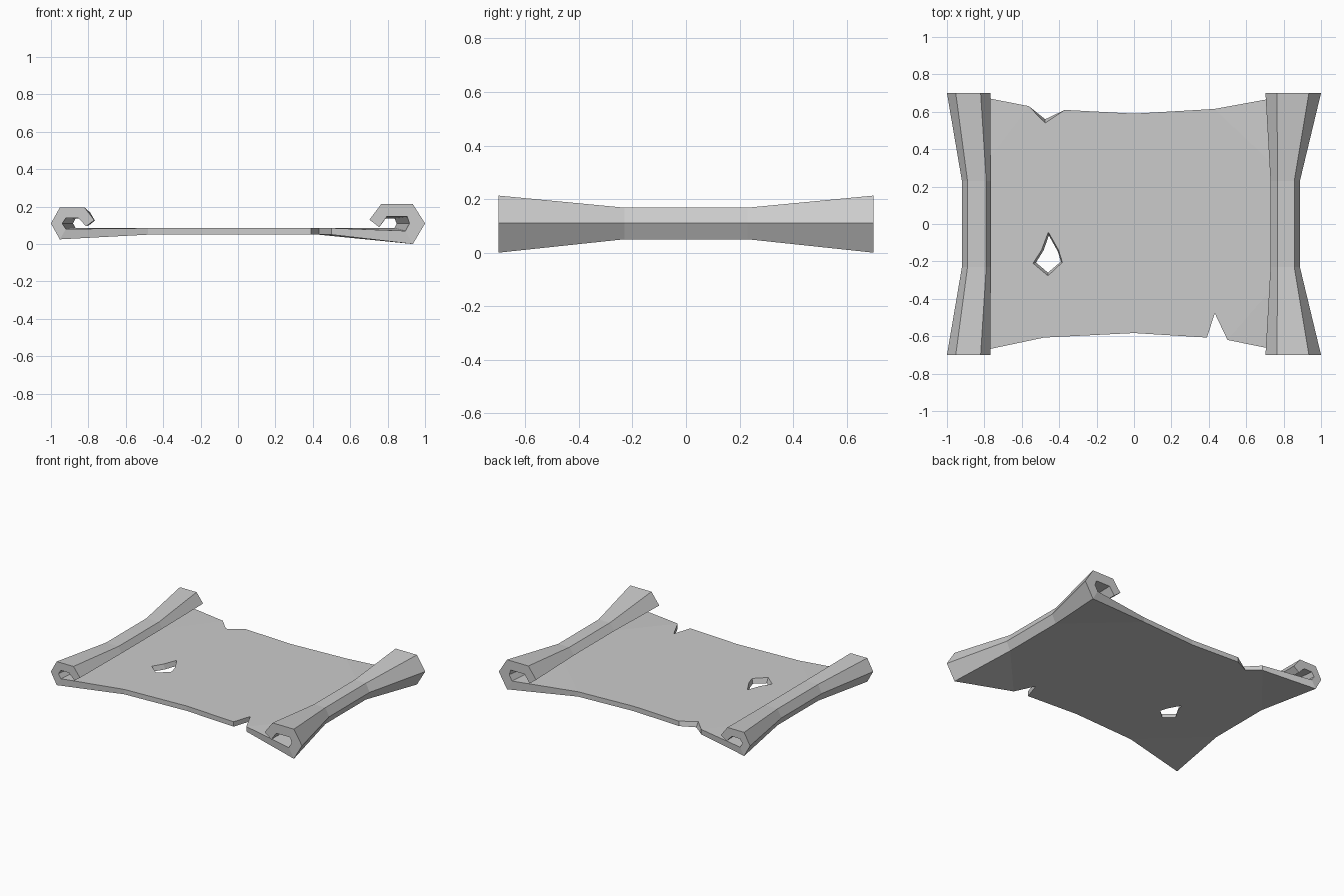
import bpy, bmesh

if "Cube" in bpy.data.objects:
    bpy.data.objects.remove(bpy.data.objects["Cube"])

bm = bmesh.new()
STATIONS = (-0.7, -0.23, 0.23, 0.7)
TOP, BOTTOM = 0.085, 0.05

# Curl sections: outer and inner lines, from sheet corner round to the lip
R_END = ([(0.935, 0), (1, 0.11), (0.935, 0.213), (0.765, 0.213), (0.703, 0.13)],
         [(0.895, 0.07), (0.917, 0.11), (0.905, 0.146), (0.795, 0.146), (0.755, 0.09)])
R_MID = ([(0.857, 0.05), (0.887, 0.11), (0.857, 0.168), (0.767, 0.168), (0.73, 0.12)],
         [(0.837, 0.085), (0.848, 0.11), (0.837, 0.137), (0.79, 0.137), (0.762, 0.1)])
L_END = ([(-0.953, 0.025), (-1, 0.11), (-0.953, 0.195), (-0.82, 0.195), (-0.768, 0.127)],
         [(-0.92, 0.08), (-0.94, 0.11), (-0.92, 0.14), (-0.855, 0.14), (-0.812, 0.095)])
L_MID = ([(-0.89, 0.05), (-0.92, 0.11), (-0.89, 0.168), (-0.79, 0.168), (-0.765, 0.125)],
         [(-0.868, 0.085), (-0.882, 0.11), (-0.868, 0.137), (-0.815, 0.137), (-0.797, 0.1)])


def curl(end, mid):
    """Loft a rolled edge; return the (top, bottom) vertex pairs joining the sheet."""
    rows = []
    for y in STATIONS:
        outer, inner = end if abs(y) > 0.5 else mid
        rows.append([bm.verts.new((x, y, z)) for x, z in outer + inner[::-1]])
    for a, b in zip(rows, rows[1:]):
        for i in range(9):
            bm.faces.new((a[i], a[i + 1], b[i + 1], b[i]))
    for r in (rows[0], rows[-1]):
        for i in range(4):
            bm.faces.new((r[i], r[i + 1], r[8 - i], r[9 - i]))
    return [(r[9], r[0]) for r in rows]


def pair(p):
    """Top and bottom vertex of a cut edge; optional shift slants the cut."""
    x, y, dx, dy = (tuple(p) + (0, 0))[:4]
    return (bm.verts.new((x, y, TOP)), bm.verts.new((x + dx, y + dy, BOTTOM)))


def wall(line):
    for (t0, b0), (t1, b1) in zip(line, line[1:]):
        bm.faces.new((t0, t1, b1, b0))


# Torn sheet: ragged front and back edges, plus a hole
right, left = curl(R_END, R_MID), curl(L_END, L_MID)
front = [pair(p) for p in [(-0.48, -0.607), (0, -0.583), (0.39, -0.607),
                           (0.432, -0.477), (0.5, -0.62)]]
back = [pair(p) for p in [(0.43, 0.615), (0, 0.59), (-0.37, 0.61),
                          (-0.475, 0.54, 0, 0.02), (-0.562, 0.63)]]
hole = [pair(p) for p in [(-0.458, -0.043, 0.003, -0.018), (-0.403, -0.14, -0.004, -0.008),
                          (-0.383, -0.205, -0.008, 0.004), (-0.46, -0.277, 0, 0.017),
                          (-0.54, -0.21, 0.016, 0.004), (-0.495, -0.14, 0.012, 0)]]
wall([left[0]] + front + [right[0]])
wall([right[-1]] + back + [left[-1]])
wall(hole + hole[:1])

# Upper and lower skins
outline = front + right + back + left[::-1]
for side in (0, 1):
    edges = []
    for loop in (outline, hole):
        for a, b in zip(loop, loop[1:] + loop[:1]):
            e = bm.edges.get((a[side], b[side]))
            edges.append(e or bm.edges.new((a[side], b[side])))
    bmesh.ops.triangle_fill(bm, edges=edges, use_beauty=True, normal=(0, 0, 1))

bmesh.ops.recalc_face_normals(bm, faces=bm.faces[:])
mesh = bpy.data.meshes.new("parchment_scroll")
bm.to_mesh(mesh)
bm.free()
bpy.context.collection.objects.link(bpy.data.objects.new("parchment_scroll", mesh))
